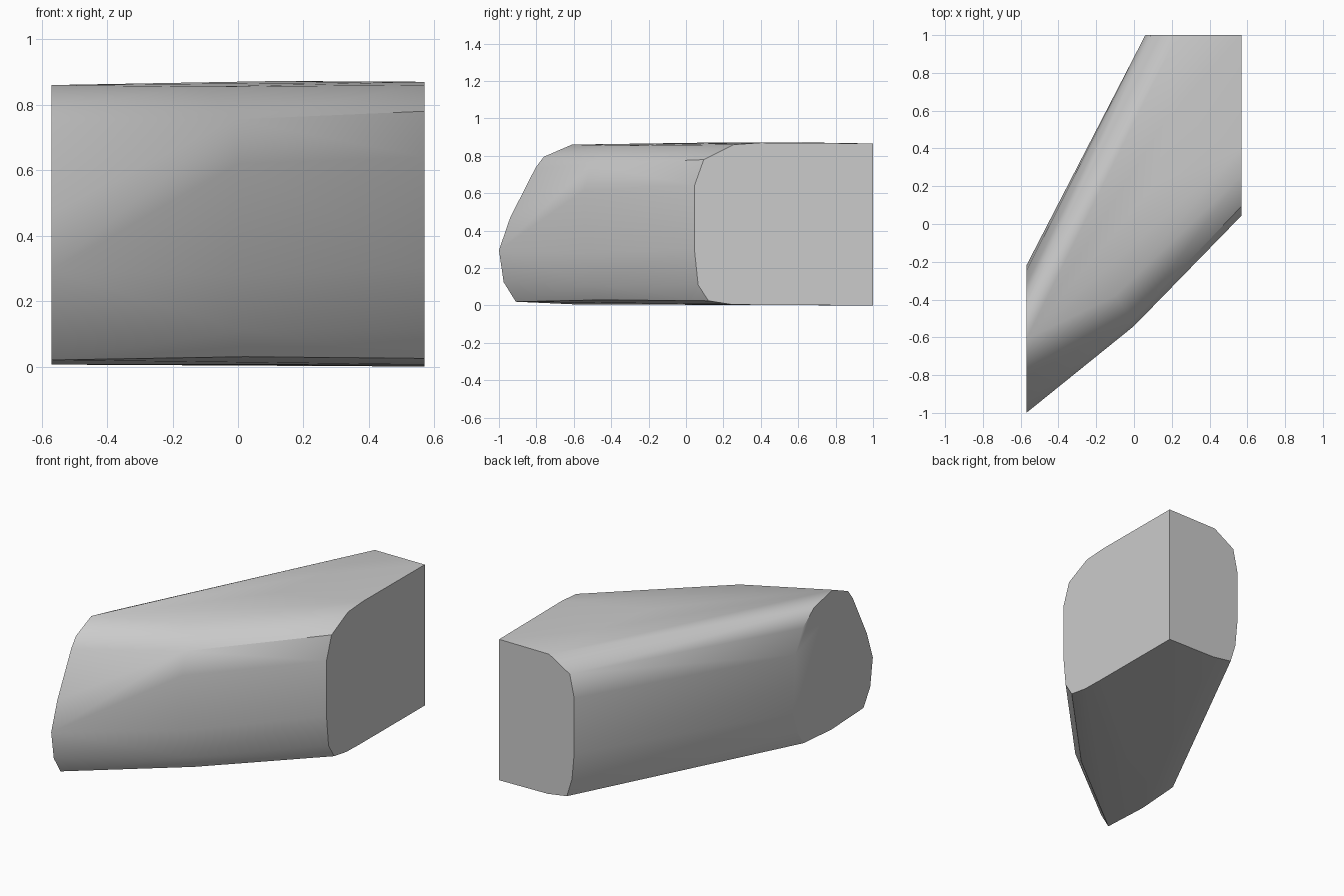
import bpy, bmesh, math

old = bpy.data.objects.get("Cube")
if old:
    bpy.data.objects.remove(old, do_unlink=True)

HALF = 0.57

# Rounded left end cap, as (y, z)
left_cap = [(-0.91, 0.02), (-0.975, 0.125), (-1, 0.295), (-0.94, 0.47), (-0.805, 0.735),
            (-0.76, 0.795), (-0.61, 0.86), (-0.43, 0.82), (-0.32, 0.735), (-0.25, 0.6),
            (-0.22, 0.42), (-0.22, 0.25), (-0.26, 0.12), (-0.33, 0.025), (-0.6, 0.006)]
# Flat right end cap, as (y, z)
right_cap = [(1, 0), (0.38, 0.003), (0.24, 0.006), (0.12, 0.025), (0.065, 0.11), (0.045, 0.3),
             (0.045, 0.64), (0.095, 0.78), (0.255, 0.86), (0.4, 0.87), (1, 0.866)]
# Flat rear cap, as (x, z)
rear_cap = [(0.24, 0.005), (0.11, 0.025), (0.075, 0.14), (0.06, 0.3), (0.06, 0.64),
            (0.09, 0.78), (0.23, 0.865)]
# Bend in the front wall, and the gentle crown of the top
front_bend = [(0.02, -0.45, 0.03), (0.015, -0.51, 0.11), (0, -0.54, 0.28), (0, -0.54, 0.62),
              (-0.01, -0.51, 0.755), (-0.1, -0.38, 0.855)]
crown = [(0.1, 0.2, 0.872), (0.2, 0.6, 0.872)]

points = [(-HALF, y, z) for y, z in left_cap]
points += [(HALF, y, z) for y, z in right_cap]
points += [(x, 1, z) for x, z in rear_cap]
points += front_bend + crown

# Wrap the sections into one solid block
bm = bmesh.new()
verts = [bm.verts.new(p) for p in points]
hull = bmesh.ops.convex_hull(bm, input=verts)
loose = [v for v in bm.verts if not v.link_faces]
bmesh.ops.delete(bm, geom=loose, context="VERTS")
bmesh.ops.dissolve_limit(bm, angle_limit=math.radians(0.5), verts=bm.verts[:], edges=bm.edges[:])
bmesh.ops.recalc_face_normals(bm, faces=bm.faces[:])
mesh = bpy.data.meshes.new("stone_block")
bm.to_mesh(mesh)
bm.free()
block = bpy.data.objects.new("stone_block", mesh)
bpy.context.collection.objects.link(block)

# Plain grey stone
grey = bpy.data.materials.new("stone_grey")
grey.use_nodes = True
colour = (0.6, 0.6, 0.6, 1)
grey.diffuse_color = colour
grey.node_tree.nodes["Principled BSDF"].inputs["Base Color"].default_value = colour
mesh.materials.append(grey)

# Smooth faces with crisp cap edges
bpy.ops.object.select_all(action="DESELECT")
block.select_set(True)
bpy.context.view_layer.objects.active = block
bpy.ops.object.shade_smooth_by_angle(angle=math.radians(30))
